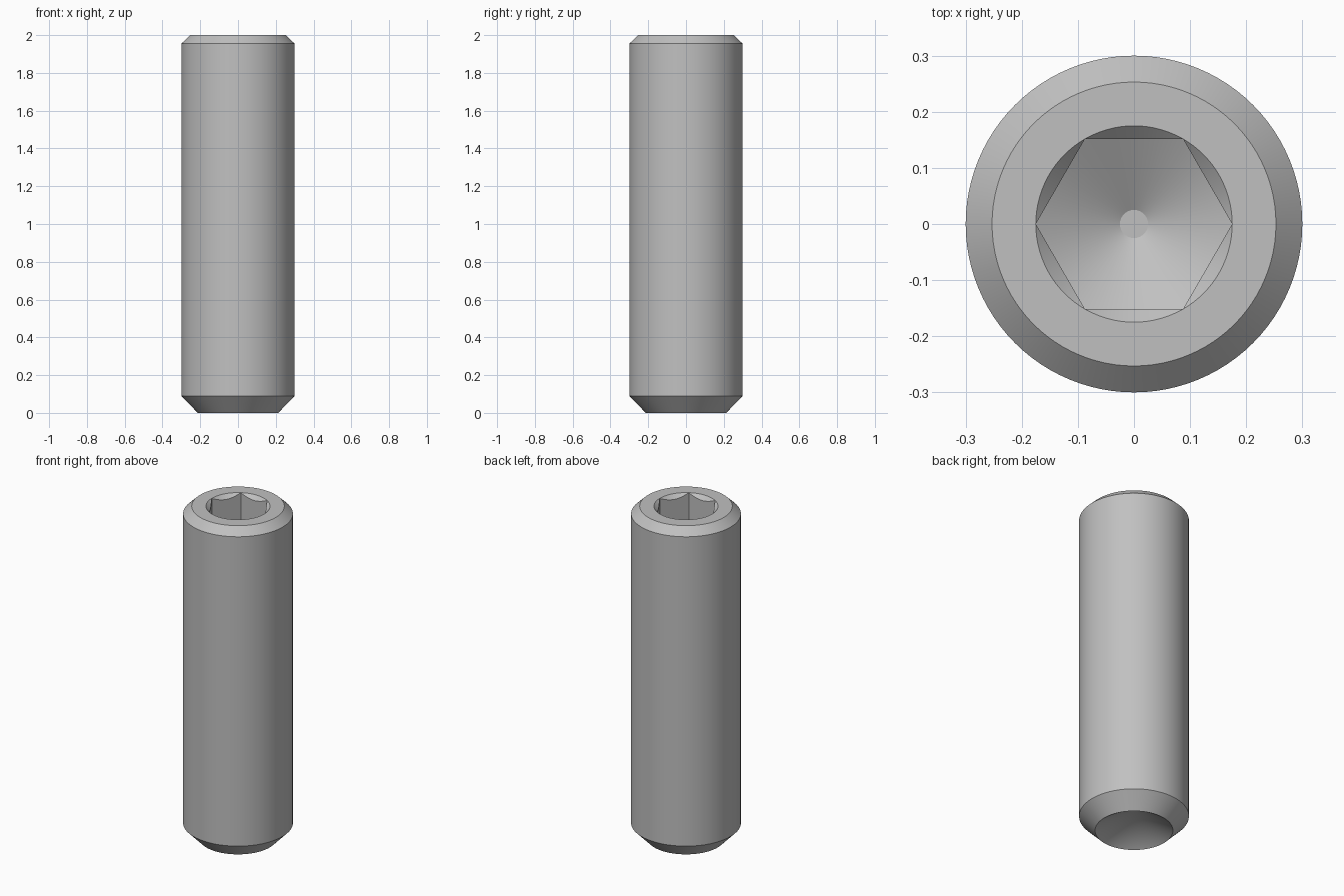
import bpy, bmesh, math

cube = bpy.data.objects.get("Cube")
if cube:
    bpy.data.objects.remove(cube, do_unlink=True)

SEGMENTS = 96            # multiple of 6, so hex corners fall on segments
HEIGHT = 2.0
BODY_R = 0.3
CORNER_R = 0.175         # hex socket, centre to corner
SOCKET_FLOOR = 1.55
TIP_R = 0.025
DRILL_SLOPE = math.tan(math.radians(30))


def hex_radius(angle):
    """Distance from the axis to the hexagon wall, corners on the x axis."""
    local = angle % (math.pi / 3) - math.pi / 6
    return CORNER_R * math.cos(math.pi / 6) / math.cos(local)


def circle(radius, z):
    return lambda angle: (radius, z)


def socket_scallop(angle):
    # 45 degree countersink meeting the hex walls
    r = hex_radius(angle)
    return r, HEIGHT - (CORNER_R - r)


def socket_base(angle):
    # hex walls meeting the conical drill floor
    r = hex_radius(angle)
    return r, SOCKET_FLOOR + (r - TIP_R) * DRILL_SLOPE


# Rings from the cup point, up the outside, and down into the socket
rings = [
    circle(0.213, 0.0),
    circle(BODY_R, 0.09),
    circle(BODY_R, 1.955),
    circle(0.253, HEIGHT),
    circle(CORNER_R, HEIGHT),
    socket_scallop,
    socket_base,
    circle(TIP_R, SOCKET_FLOOR),
]

bm = bmesh.new()
loops = []
for ring in rings:
    loop = []
    for i in range(SEGMENTS):
        a = 2 * math.pi * i / SEGMENTS
        r, z = ring(a)
        loop.append(bm.verts.new((r * math.cos(a), r * math.sin(a), z)))
    loops.append(loop)

for low, high in zip(loops, loops[1:]):
    for i in range(SEGMENTS):
        j = (i + 1) % SEGMENTS
        bm.faces.new((low[i], low[j], high[j], high[i]))

# Conical cup in the point, flat tip in the socket
apex = bm.verts.new((0, 0, 0.125))
for i in range(SEGMENTS):
    bm.faces.new((loops[0][(i + 1) % SEGMENTS], loops[0][i], apex))
bm.faces.new(loops[-1])

bmesh.ops.remove_doubles(bm, verts=bm.verts, dist=1e-5)
bmesh.ops.recalc_face_normals(bm, faces=bm.faces)
mesh = bpy.data.meshes.new("set_screw")
bm.to_mesh(mesh)
bm.free()

screw = bpy.data.objects.new("set_screw", mesh)
bpy.context.collection.objects.link(screw)

# Plain grey steel
color = (0.53, 0.53, 0.53, 1)
steel = bpy.data.materials.new("grey_steel")
steel.use_nodes = True
steel.diffuse_color = color
steel.node_tree.nodes["Principled BSDF"].inputs["Base Color"].default_value = color
mesh.materials.append(steel)

bpy.ops.object.select_all(action="DESELECT")
screw.select_set(True)
bpy.context.view_layer.objects.active = screw
bpy.ops.object.shade_smooth_by_angle(angle=math.radians(25))
